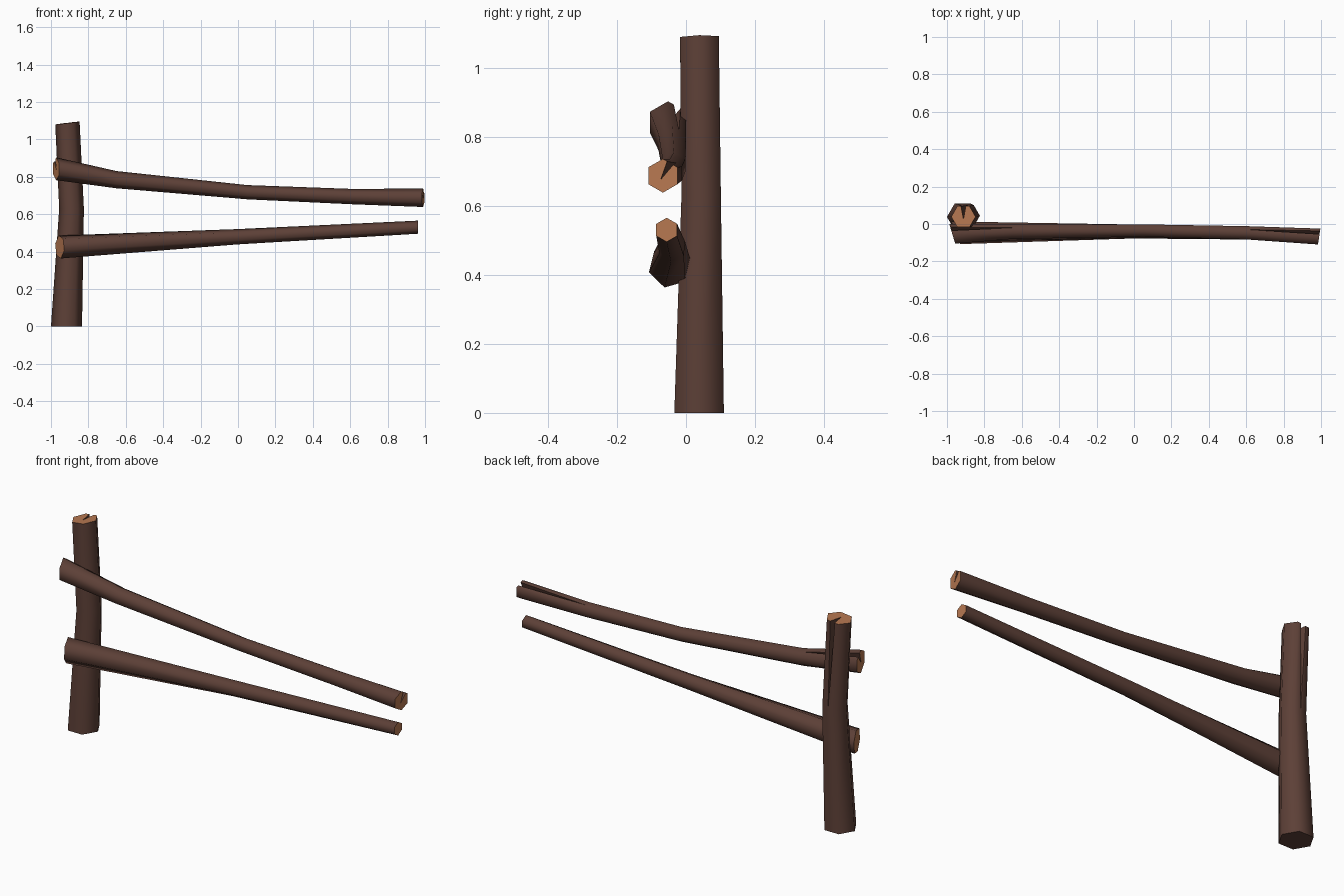
import bpy, bmesh, math
from mathutils import Vector

if "Cube" in bpy.data.objects:
    bpy.data.objects.remove(bpy.data.objects["Cube"])


def material(name, rgb):
    m = bpy.data.materials.new(name)
    m.diffuse_color = (*rgb, 1)
    m.use_nodes = True
    m.node_tree.nodes["Principled BSDF"].inputs["Base Color"].default_value = m.diffuse_color
    return m


BARK = material("dark brown bark", (0.109, 0.051, 0.038))
WOOD = material("cut wood", (0.474, 0.188, 0.083))


def log(name, axis, sections, start, wood_ends):
    """Six-sided log. Section: centre, radius, twist, cap tilt (u, v), crack width, crack depth."""
    bm = bmesh.new()
    u, v = ((0, 1) if axis == 2 else (1, 2))
    rings = []
    for centre, r, twist, tilt, width, depth in sections:
        pts = []
        for i in range(6):
            a = math.radians(start + twist + 60 * i)
            pts.append((r * math.cos(a), r * math.sin(a)))
            if i == (1 if axis == 2 else 0):          # cracked side
                b = a + math.radians(30)
                n = (math.cos(b), math.sin(b))
                ap = r * math.cos(math.radians(30))
                for side, inward in ((1, 0), (0, depth), (-1, 0)):
                    pts.append((n[0] * (ap - inward) + n[1] * side * width / 2,
                                n[1] * (ap - inward) - n[0] * side * width / 2))
        ring = []
        for pu, pv in pts:
            p = Vector(centre)
            p[u] += pu
            p[v] += pv
            p[axis] += pu * tilt[0] + pv * tilt[1]
            ring.append(bm.verts.new(p))
        rings.append(ring)
    n = len(rings[0])
    for a, b in zip(rings, rings[1:]):
        for i in range(n):
            j = (i + 1) % n
            bm.faces.new((a[i], a[j], b[j], b[i]))
    for ring, wood in zip((rings[0], rings[-1]), wood_ends):
        bm.faces.new(ring).material_index = int(wood)
    # close the crack where it runs out
    bmesh.ops.remove_doubles(bm, verts=bm.verts, dist=0.0005)
    bmesh.ops.recalc_face_normals(bm, faces=bm.faces)
    me = bpy.data.meshes.new(name)
    bm.to_mesh(me)
    bm.free()
    me.materials.append(BARK)
    me.materials.append(WOOD)
    ob = bpy.data.objects.new(name, me)
    bpy.context.collection.objects.link(ob)
    bpy.ops.object.select_all(action='DESELECT')
    ob.select_set(True)
    bpy.context.view_layer.objects.active = ob
    bpy.ops.object.shade_smooth_by_angle(angle=math.radians(65))


FLAT = (0, 0)

# upright post, split down the back from the top
log("post", 2, [
    ((-0.917, 0.038, 0), 0.083, 0, FLAT, 0, 0),
    ((-0.890, 0.044, 0.63), 0.066, 0, FLAT, 0, 0),
    ((-0.912, 0.039, 1.088), 0.065, 0, (0.12, 0.02), 0.026, 0.07),
], 0, (False, True))

# upper rail, split at both ends
log("upper_rail", 0, [
    ((-0.972, -0.052, 0.843), 0.061, 0, (-0.3, 0), 0.022, 0.06),
    ((-0.65, -0.040, 0.785), 0.046, 0, FLAT, 0, 0),
    ((0.05, -0.035, 0.718), 0.038, 0, FLAT, 0, 0),
    ((0.60, -0.047, 0.695), 0.041, 0, FLAT, 0, 0),
    ((0.990, -0.067, 0.688), 0.049, 0, (0.15, 0), 0.020, 0.055),
], 30, (True, True))

# lower rail
log("lower_rail", 0, [
    ((-0.953, -0.047, 0.425), 0.063, -14, (-0.4, 0), 0, 0),
    ((0.0, -0.040, 0.480), 0.041, -5, FLAT, 0, 0),
    ((0.963, -0.056, 0.531), 0.035, 0, FLAT, 0, 0),
], 30, (True, True))
